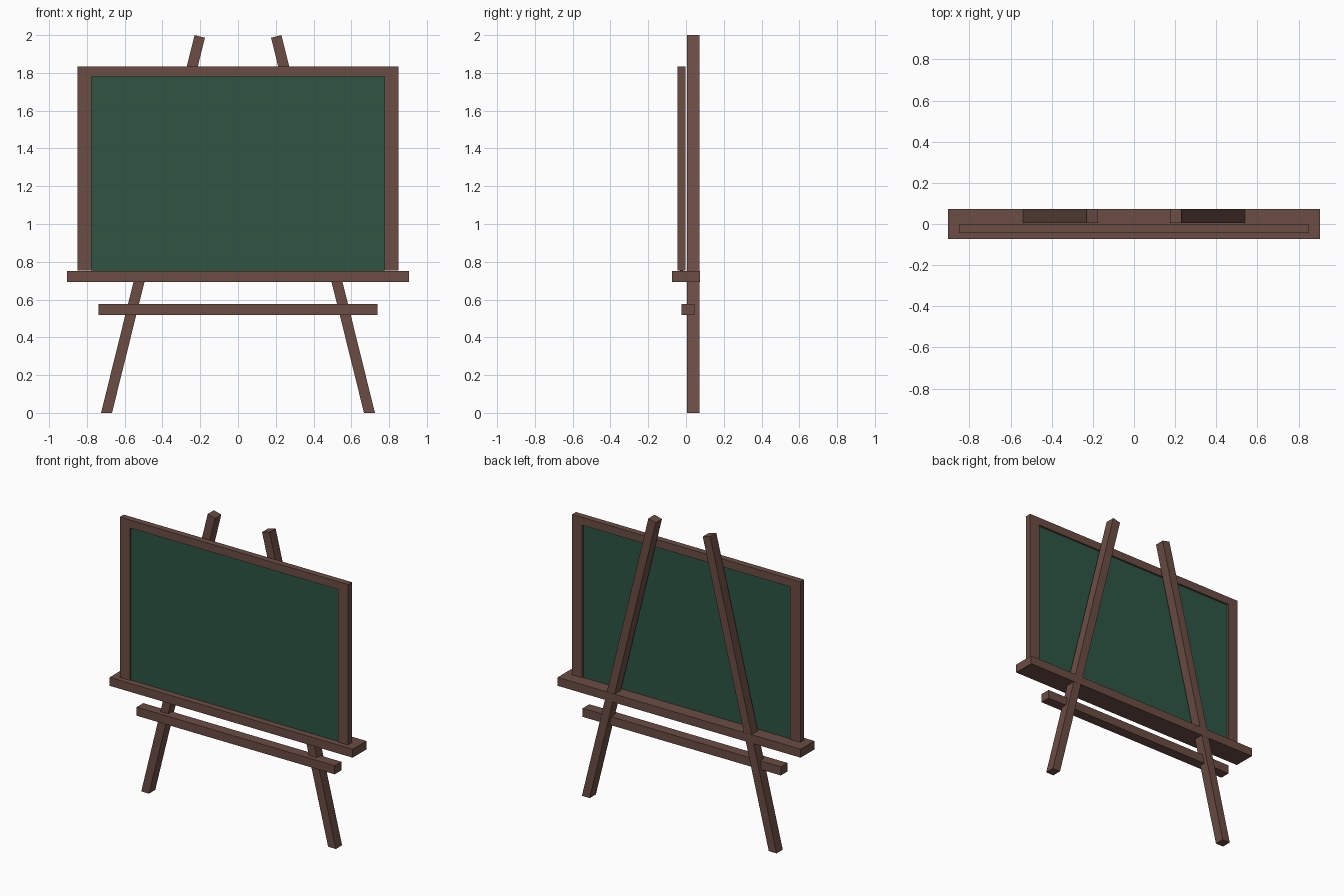
import bpy
import bmesh

if "Cube" in bpy.data.objects:
    bpy.data.objects.remove(bpy.data.objects["Cube"])


def srgb(hex_code):
    """Convert a hex colour to linear RGBA."""
    vals = [int(hex_code[i:i + 2], 16) / 255 for i in (0, 2, 4)]
    return [v / 12.92 if v <= 0.04045 else ((v + 0.055) / 1.055) ** 2.4 for v in vals] + [1]


def material(name, hex_code):
    mat = bpy.data.materials.new(name)
    mat.diffuse_color = srgb(hex_code)
    mat.use_nodes = True
    mat.node_tree.nodes["Principled BSDF"].inputs["Base Color"].default_value = mat.diffuse_color
    return mat


wood = material("brown wood", "6b4d44")
green = material("chalkboard green", "2e5544")


def extrude_profile(name, points, y0, y1, mat):
    """Extrude an x-z outline from y0 to y1."""
    bm = bmesh.new()
    face = bm.faces.new([bm.verts.new((x, y0, z)) for x, z in points])
    ext = bmesh.ops.extrude_face_region(bm, geom=[face])
    verts = [g for g in ext["geom"] if isinstance(g, bmesh.types.BMVert)]
    bmesh.ops.translate(bm, verts=verts, vec=(0, y1 - y0, 0))
    bmesh.ops.recalc_face_normals(bm, faces=bm.faces)
    mesh = bpy.data.meshes.new(name)
    bm.to_mesh(mesh)
    bm.free()
    mesh.materials.append(mat)
    obj = bpy.data.objects.new(name, mesh)
    bpy.context.collection.objects.link(obj)
    return obj


def bar(name, half_x, z0, z1, y0, y1, mat):
    pts = [(-half_x, z0), (half_x, z0), (half_x, z1), (-half_x, z1)]
    return extrude_profile(name, pts, y0, y1, mat)


# Frame: two stiles and a top rail, open at the bottom where it meets the tray
frame = [(-0.85, 0.753), (-0.775, 0.753), (-0.775, 1.78), (0.775, 1.78),
         (0.775, 0.753), (0.85, 0.753), (0.85, 1.833), (-0.85, 1.833)]
extrude_profile("board_frame", frame, -0.044, -0.002, wood)

# Writing panel, recessed on both sides
bar("chalkboard_panel", 0.775, 0.75, 1.78, -0.031, -0.015, green)

# Chalk tray and lower crossbar
bar("chalk_tray", 0.905, 0.693, 0.75, -0.073, 0.073, wood)
bar("lower_crossbar", 0.738, 0.518, 0.576, -0.025, 0.045, wood)

# Leaning legs: flat feet, square-cut tops
leg = [(0.667, 0), (0.725, 0), (0.23, 2.0), (0.175, 1.986)]
for side, sign in (("left", -1), ("right", 1)):
    extrude_profile(side + "_leg", [(sign * x, z) for x, z in leg], 0.006, 0.072, wood)
